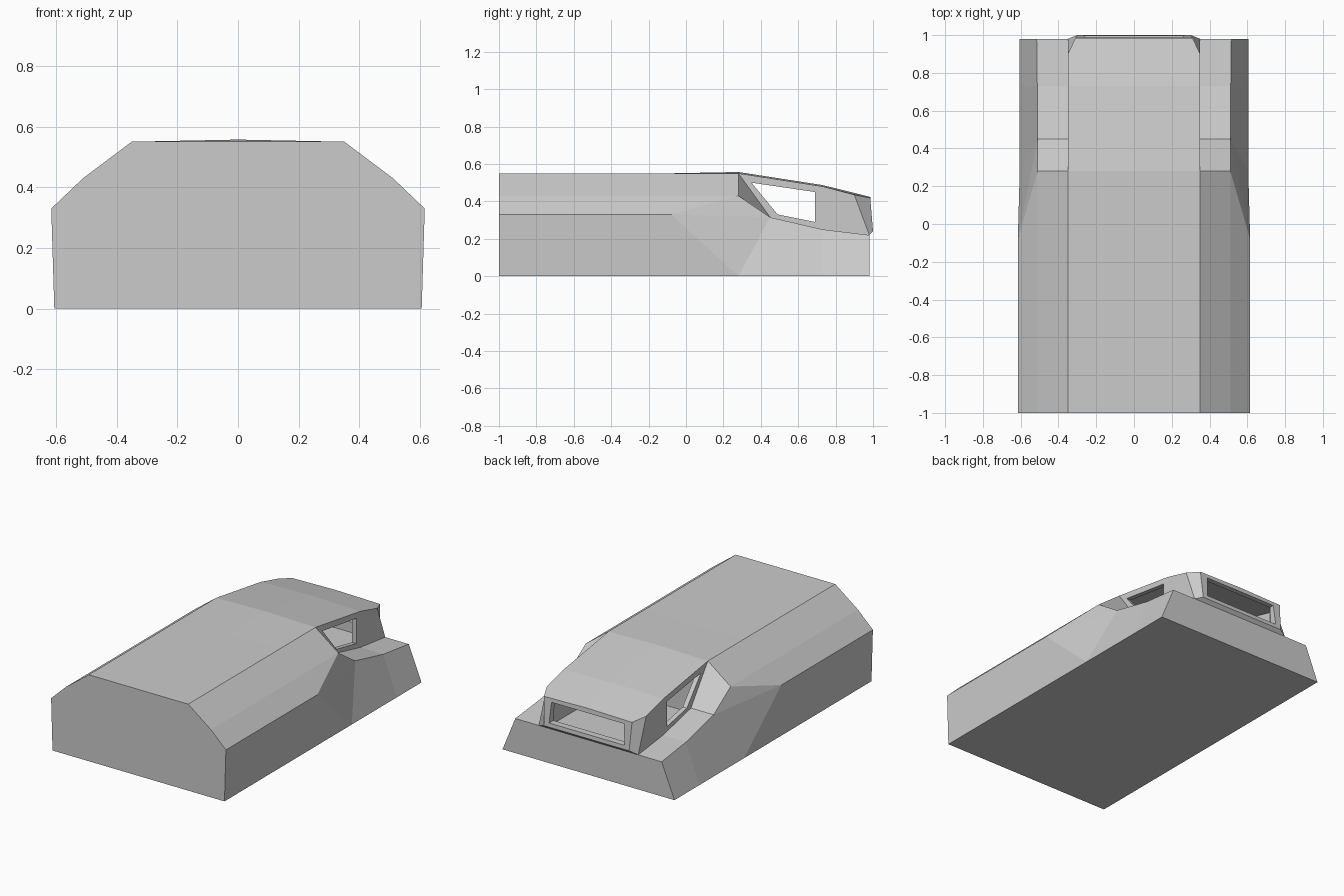
import bpy, bmesh

if "Cube" in bpy.data.objects:
    bpy.data.objects.remove(bpy.data.objects["Cube"])

# Half-hull points: b = base, s = side, m = shoulder, i = shelf inner, r = roof edge, c = centre line
P = dict(
    b0=(.605, -1, 0), b1=(.605, -.08, 0), b2=(.605, .28, 0), b3=(.605, .73, 0), b4=(.605, .98, 0),
    s0=(.615, -1, .33), s1=(.615, -.08, .33), s2=(.51, .45, .315), s3=(.512, .73, .25), s4=(.515, .98, .22),
    m0=(.51, -1, .43), m1=(.51, -.08, .43), m2=(.51, .28, .43),
    i2=(.35, .45, .315), i3=(.35, .73, .25), i4=(.35, .98, .22),
    r0=(.35, -1, .55), r1=(.35, -.08, .55), r2=(.35, .28, .55), r3=(.35, .73, .48),
    r4=(.35, .90, .435), r5=(.31, .985, .418), w=(.30, 1, .24),
    c0=(0, -1, .55), c1=(0, -.08, .55), c2=(0, .28, .557), c3=(0, .73, .487), c5=(0, .985, .424),
    d=(0, 1, .24), e=(0, .98, .22), g0=(0, -1, 0), g4=(0, .98, 0))

FACES = """
g0 b0 s0 m0 r0 c0
g0 g4 b4 b3 b2 b1 b0
b0 b1 s1 s0
b1 b2 s1
b2 s2 s1
b2 b3 s3 s2
b3 b4 s4 s3
s0 s1 m1 m0
s1 m2 m1
s1 s2 m2
m0 m1 r1 r0
m1 m2 r2 r1
m2 s2 i2 r2
s2 s3 i3 i2
s3 s4 i4 i3
r2 i2 i3 i4 r4 r3
r4 i4 w r5
r0 r1 c1 c0
r1 r2 c2 c1
r2 r3 c3 c2
r3 r4 r5 c5 c3
r5 w d c5
w i4 e d
b4 g4 e i4 s4
"""


def add_object(name, bm):
    bmesh.ops.recalc_face_normals(bm, faces=bm.faces)
    mesh = bpy.data.meshes.new(name)
    bm.to_mesh(mesh)
    bm.free()
    ob = bpy.data.objects.new(name, mesh)
    bpy.context.collection.objects.link(ob)
    return ob


def hull_cutter(name, points):
    # Convex cutter made from the given points
    bm = bmesh.new()
    for p in points:
        bm.verts.new(p)
    bmesh.ops.convex_hull(bm, input=bm.verts)
    ob = add_object(name, bm)
    ob.hide_render = True
    ob.display_type = 'WIRE'
    return ob


# Hull with cab, both halves
bm = bmesh.new()
for sx in (1, -1):
    verts = {k: bm.verts.new((sx * x, y, z)) for k, (x, y, z) in P.items()}
    for line in FACES.strip().splitlines():
        bm.faces.new([verts[k] for k in line.split()])
bmesh.ops.remove_doubles(bm, verts=bm.verts, dist=1e-5)
bmesh.ops.dissolve_edges(bm, edges=[e for e in bm.edges if len(e.link_faces) == 2
                                    and all(abs(v.co.x) < 1e-6 for v in e.verts)
                                    and e.calc_face_angle(1) < 1e-4], use_verts=False)
body = add_object("body_shell", bm)

# Cab interior
inner = [(.32, .30, .52), (.32, .73, .455), (.32, .87, .42), (.27, .955, .40),
         (.27, .955, .2), (.32, .87, .2), (.32, .30, .2)]
cabin = hull_cutter("cabin_cutter", [(s * x, y, z) for s in (1, -1) for x, y, z in inner])

# Side windows and rear window
side = [(.35, .50), (.69, .45), (.69, .29), (.49, .33)]
side_win = hull_cutter("side_window_cutter", [(x, y, z) for x in (-.45, .45) for y, z in side])
rear_win = hull_cutter("rear_window_cutter", [(s * x, y, z) for s in (1, -1) for y in (.9, 1.1)
                                              for x, z in ((.265, .265), (.255, .395))])

for cutter in (cabin, side_win, rear_win):
    mod = body.modifiers.new(cutter.name, 'BOOLEAN')
    mod.operation = 'DIFFERENCE'
    mod.solver = 'EXACT'
    mod.object = cutter
    bpy.context.view_layer.objects.active = body
    bpy.ops.object.modifier_apply(modifier=mod.name)
    bpy.data.objects.remove(cutter)
